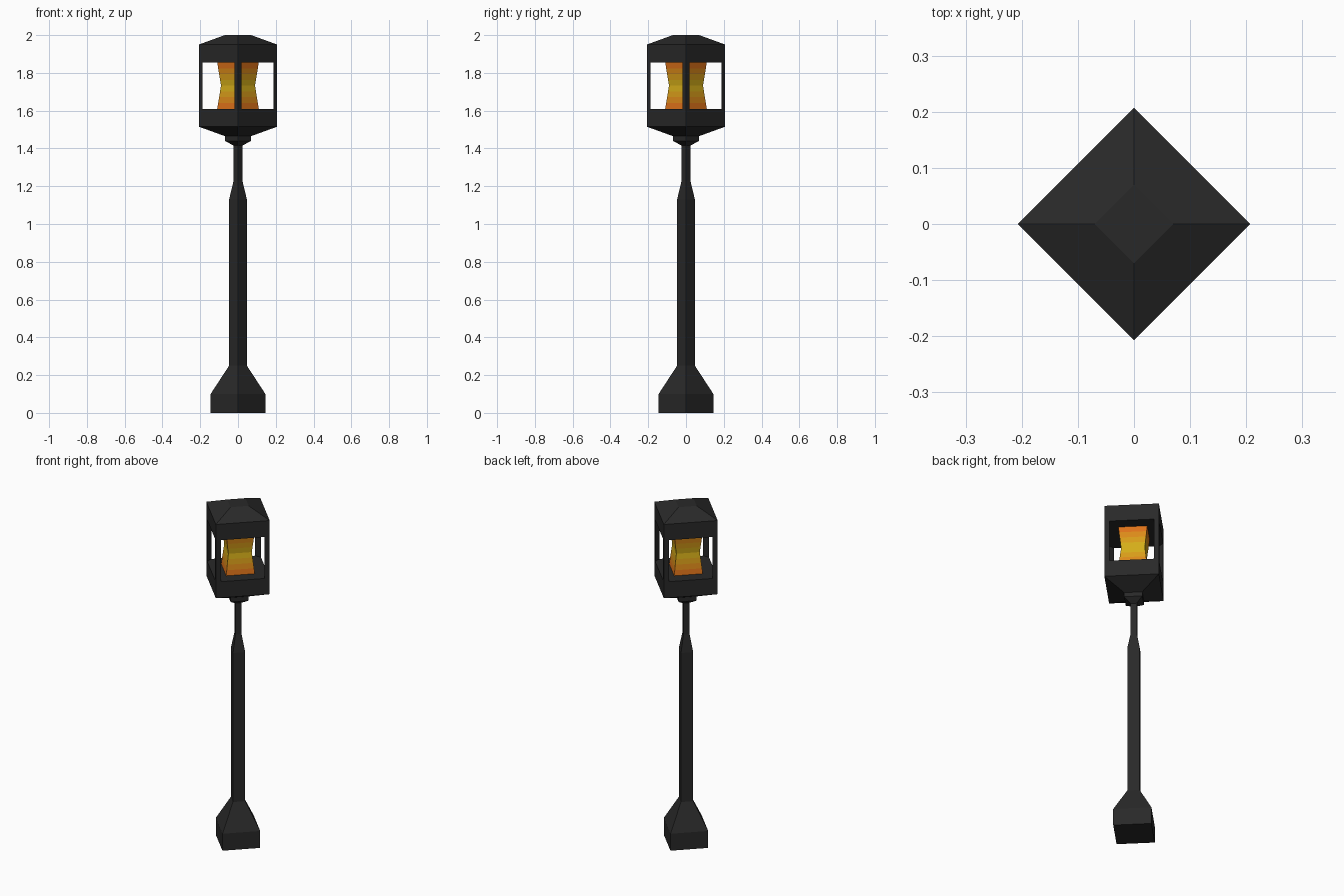
import bpy
from math import cos, sin, pi

if "Cube" in bpy.data.objects:
    bpy.data.objects.remove(bpy.data.objects["Cube"])


def material(name, rgb):
    mat = bpy.data.materials.new(name)
    mat.diffuse_color = (*rgb, 1)
    mat.use_nodes = True
    mat.node_tree.nodes["Principled BSDF"].inputs["Base Color"].default_value = mat.diffuse_color
    return mat


def build(name, verts, faces, mats):
    mesh = bpy.data.meshes.new(name)
    mesh.from_pydata(verts, [], faces)
    for mat in mats:
        mesh.materials.append(mat)
    obj = bpy.data.objects.new(name, mesh)
    bpy.context.collection.objects.link(obj)
    return obj


def square_lathe(name, profile, mats):
    """Four-sided turned solid from (radius, z) pairs, corners on the x and y axes."""
    verts = [(r * cos(i * pi / 2), r * sin(i * pi / 2), z)
             for r, z in profile for i in range(4)]
    faces = [(3, 2, 1, 0)]
    for k in range(len(profile) - 1):
        for i in range(4):
            a, b = 4 * k + i, 4 * k + (i + 1) % 4
            faces.append((a, b, b + 4, a + 4))
    top = 4 * (len(profile) - 1)
    faces.append((top, top + 1, top + 2, top + 3))
    return build(name, verts, faces, mats)


iron = material("black_iron", (0.022, 0.022, 0.022))

# Pole with flared foot, narrow neck and collar
square_lathe("pole", [(0.145, 0), (0.145, 0.10), (0.047, 0.25), (0.047, 1.13),
                      (0.023, 1.23), (0.023, 1.415), (0.069, 1.44),
                      (0.069, 1.465)], [iron])

# Lantern tray and roof
square_lathe("lantern_tray", [(0.069, 1.465), (0.207, 1.515), (0.207, 1.61)], [iron])
square_lathe("lantern_roof", [(0.207, 1.855), (0.207, 1.95), (0.07, 2.0)], [iron])

# Triangular corner posts between tray and roof
R, W, Z0, Z1 = 0.207, 0.019, 1.61, 1.855
for n in range(4):
    c, s = cos(n * pi / 2), sin(n * pi / 2)
    section = [(R, 0), (R - W, W), (R - W, -W)]
    verts = [(x * c - y * s, x * s + y * c, z) for z in (Z0, Z1) for x, y in section]
    faces = [(2, 1, 0), (3, 4, 5), (0, 1, 4, 3), (1, 2, 5, 4), (2, 0, 3, 5)]
    build(f"lantern_post_{n + 1}", verts, faces, [iron])

# Waisted glowing lamp, shaded from orange ends to a yellow middle in bands
orange, yellow, bands = (0.75, 0.13, 0.01), (0.65, 0.46, 0.01), 8
profile, glow = [], []
for k in range(bands + 1):
    t = abs(2 * k / bands - 1)
    profile.append((0.09 + 0.02 * t, Z0 + (Z1 - Z0) * k / bands))
for k in range(bands // 2):
    t = (k + 0.5) / (bands / 2)
    glow.append(material(f"glow_{k + 1}", [y + (o - y) * t for o, y in zip(orange, yellow)]))
lamp = square_lathe("lamp_glow", profile, glow)
for face in lamp.data.polygons:
    t = abs(face.center.z - (Z0 + Z1) / 2) / ((Z1 - Z0) / 2)
    face.material_index = min(int(t * bands / 2), bands // 2 - 1)
